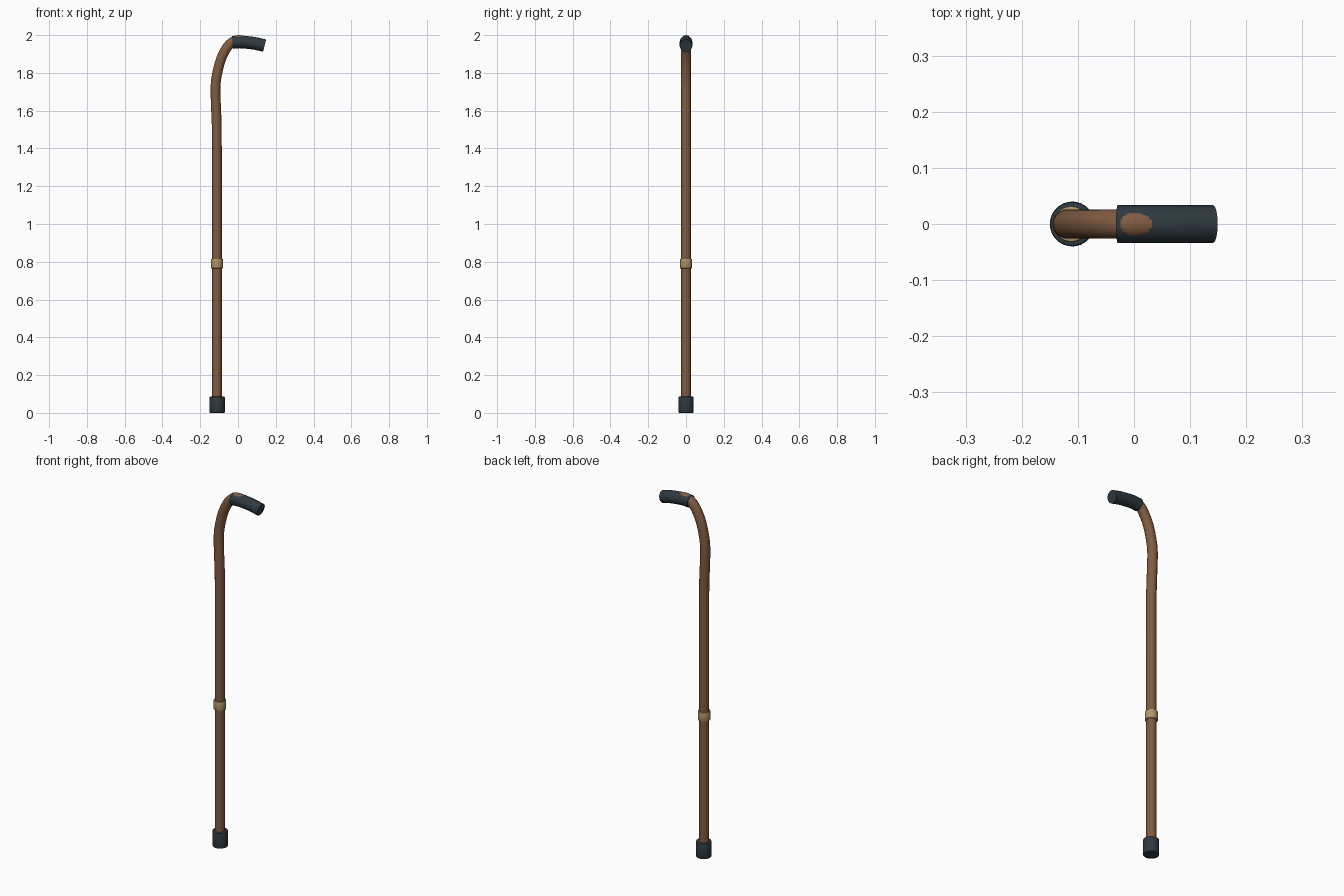
import bpy, bmesh, math
from mathutils import Vector

if "Cube" in bpy.data.objects:
    bpy.data.objects.remove(bpy.data.objects["Cube"])


def material(name, color):
    m = bpy.data.materials.new(name)
    m.diffuse_color = (*color, 1)
    m.use_nodes = True
    m.node_tree.nodes["Principled BSDF"].inputs["Base Color"].default_value = m.diffuse_color
    return m


WOOD = material("wood", (0.22, 0.105, 0.052))
RUBBER = material("rubber", (0.027, 0.042, 0.052))
BRASS = material("brass", (0.42, 0.30, 0.13))


def finish(bm, name, mat):
    bmesh.ops.recalc_face_normals(bm, faces=bm.faces)
    me = bpy.data.meshes.new(name)
    bm.to_mesh(me)
    bm.free()
    ob = bpy.data.objects.new(name, me)
    bpy.context.collection.objects.link(ob)
    me.materials.append(mat)
    bpy.ops.object.select_all(action='DESELECT')
    ob.select_set(True)
    bpy.context.view_layer.objects.active = ob
    bpy.ops.object.shade_smooth_by_angle(angle=math.radians(35))
    return ob


def smooth_path(pts, steps):
    """Catmull-Rom curve through (x, z) points."""
    p = [Vector(q) for q in pts]
    p = [2 * p[0] - p[1]] + p + [2 * p[-1] - p[-2]]
    out = []
    for i in range(1, len(p) - 2):
        a, b, c, d = p[i - 1:i + 3]
        for s in range(steps):
            t = s / steps
            out.append(0.5 * (2 * b + (c - a) * t + (2 * a - 5 * b + 4 * c - d) * t ** 2
                              + (3 * b - a - 3 * c + d) * t ** 3))
    return out + [p[-2]]


def tube(name, pts, radius, mat, steps=3, sides=24):
    """Round tube swept along a path in the xz plane, capped at both ends."""
    path = smooth_path(pts, steps)
    bm = bmesh.new()
    rings = []
    for i, c in enumerate(path):
        t = (path[min(i + 1, len(path) - 1)] - path[max(i - 1, 0)]).normalized()
        ring = []
        for k in range(sides):
            a = 2 * math.pi * k / sides
            u, v = radius * math.cos(a), radius * math.sin(a)
            ring.append(bm.verts.new((c.x - t.y * u, v, c.y + t.x * u)))
        rings.append(ring)
    for r0, r1 in zip(rings, rings[1:]):
        for k in range(sides):
            n = (k + 1) % sides
            bm.faces.new((r0[k], r0[n], r1[n], r1[k]))
    bm.faces.new(rings[0])
    bm.faces.new(rings[-1])
    return finish(bm, name, mat)


def collar(name, x, z0, z1, radius, bevel, mat, sides=32):
    """Upright cylinder with softened rims."""
    bm = bmesh.new()
    bmesh.ops.create_cone(bm, cap_ends=True, segments=sides, radius1=radius,
                          radius2=radius, depth=z1 - z0)
    bmesh.ops.translate(bm, verts=bm.verts, vec=(x, 0, (z0 + z1) / 2))
    rims = [e for e in bm.edges if abs(e.verts[0].co.z - e.verts[1].co.z) < 1e-5]
    bmesh.ops.bevel(bm, geom=rims, offset=bevel, segments=2, profile=0.5, affect='EDGES')
    return finish(bm, name, mat)


# Wooden shaft with the curved neck running into the grip
tube("shaft", [(-0.112, 0.02), (-0.112, 0.8), (-0.112, 1.4), (-0.113, 1.53),
               (-0.117, 1.63), (-0.119, 1.725), (-0.111, 1.793), (-0.09, 1.873),
               (-0.057, 1.937), (-0.025, 1.966), (0.005, 1.974), (0.045, 1.967),
               (0.09, 1.957), (0.13, 1.946)], 0.026, WOOD)

# Rubber hand grip
tube("grip", [(-0.029, 1.961), (0.01, 1.964), (0.05, 1.961), (0.095, 1.955),
              (0.141, 1.944)], 0.0335, RUBBER)

# Brass ring and rubber foot
collar("ring", -0.112, 0.765, 0.815, 0.032, 0.003, BRASS)
collar("foot", -0.11, 0.0, 0.086, 0.04, 0.004, RUBBER)
